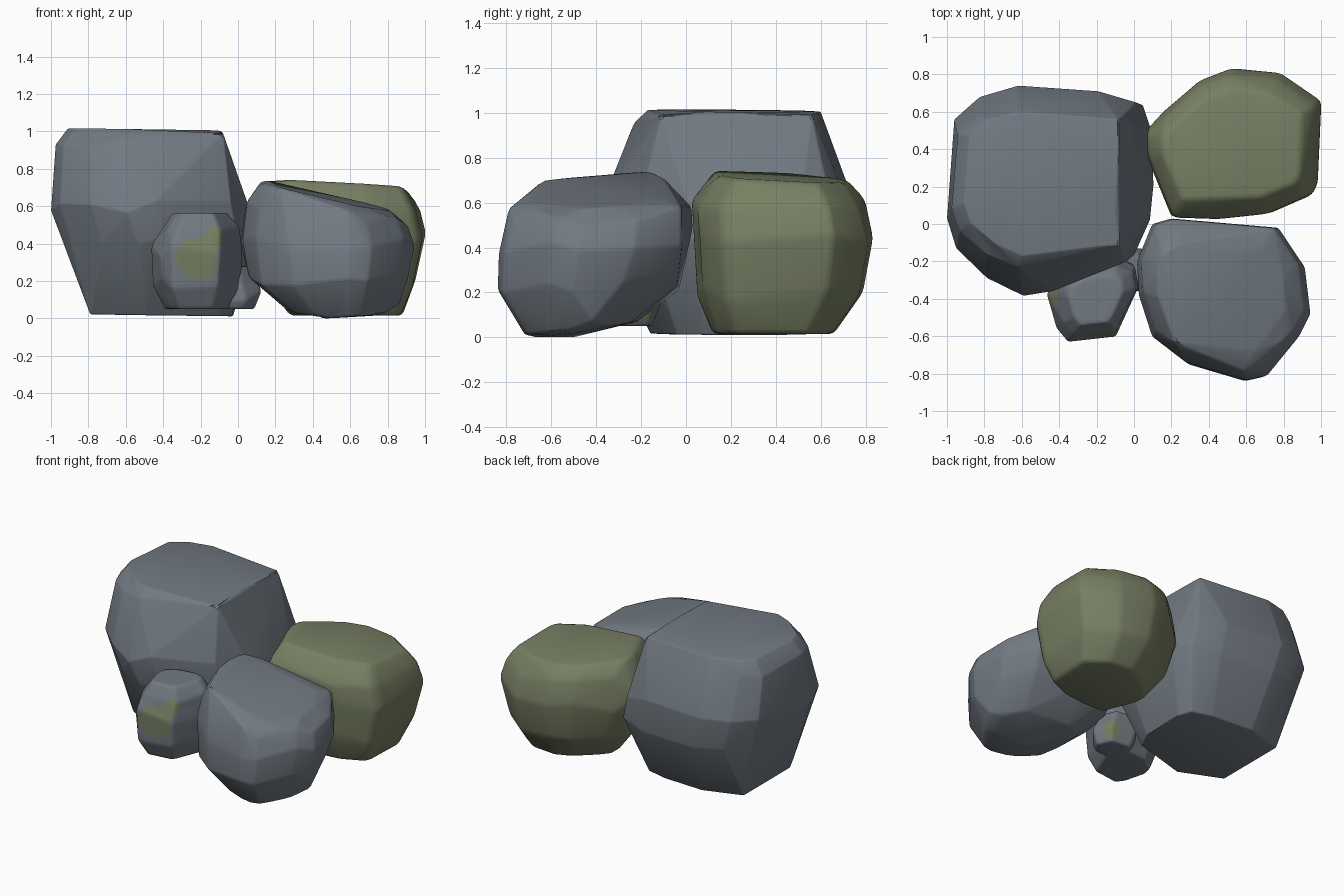
import bpy, bmesh, math, random
from mathutils import Vector

if "Cube" in bpy.data.objects:
    bpy.data.objects.remove(bpy.data.objects["Cube"])

random.seed(4)


def material(name, rgb):
    m = bpy.data.materials.new(name)
    m.diffuse_color = (*rgb, 1)
    m.use_nodes = True
    m.node_tree.nodes["Principled BSDF"].inputs["Base Color"].default_value = m.diffuse_color
    return m


STONE = material("slate grey", (0.168, 0.195, 0.225))
MOSS = material("moss green", (0.185, 0.214, 0.125))


def rock(name, mat, outline, levels, bevel=0.03, patches=(), extra=()):
    """Convex boulder: the plan outline fitted to each level's box
    (z, x0, x1, y0, y1, slope in x, slope in y), plus extra corner points."""
    xs, ys = [p[0] for p in outline], [p[1] for p in outline]
    ax, bx, ay, by = min(xs), max(xs), min(ys), max(ys)
    bm = bmesh.new()
    for p in extra:
        bm.verts.new(p)
    for i, (z, x0, x1, y0, y1, sx, sy) in enumerate(levels):
        inner = 0 < i < len(levels) - 1
        for px, py in outline:
            u, v = (px - ax) / (bx - ax), (py - ay) / (by - ay)
            x, y = x0 + u * (x1 - x0), y0 + v * (y1 - y0)
            h = z + sx * (x - (x0 + x1) / 2) + sy * (y - (y0 + y1) / 2)
            if inner:
                h += random.uniform(-0.04, 0.04)
            # skip points crowding a hand-placed corner
            if all((Vector((x, y, h)) - Vector(p)).length > 0.06 for p in extra):
                bm.verts.new((x, y, h))
    hull = bmesh.ops.convex_hull(bm, input=bm.verts)
    junk = {g for k in ("geom_interior", "geom_unused") for g in hull[k]
            if isinstance(g, bmesh.types.BMVert)}
    bmesh.ops.delete(bm, geom=list(junk), context='VERTS')
    # merge near-flat facets, then soften the ridges
    bmesh.ops.dissolve_limit(bm, angle_limit=math.radians(9),
                             verts=bm.verts, edges=bm.edges)
    bmesh.ops.bevel(bm, geom=list(bm.edges), offset=bevel, segments=2,
                    profile=0.5, affect='EDGES', clamp_overlap=True)
    bmesh.ops.triangulate(bm, faces=bm.faces)
    if patches:
        for _ in range(3):
            long = [e for e in bm.edges if e.calc_length() > 0.03]
            bmesh.ops.subdivide_edges(bm, edges=long, cuts=1)
            bmesh.ops.triangulate(bm, faces=bm.faces)
    bmesh.ops.recalc_face_normals(bm, faces=bm.faces)
    for f in bm.faces:
        c = f.calc_center_median()
        f.smooth = True
        f.material_index = int(any((c - Vector(p)).length < r for p, r in patches))
    me = bpy.data.meshes.new(name)
    bm.to_mesh(me)
    bm.free()
    me.materials.append(mat)
    if patches:
        me.materials.append(MOSS)
    me.set_sharp_from_angle(angle=math.radians(35))
    ob = bpy.data.objects.new(name, me)
    bpy.context.collection.objects.link(ob)
    return ob


# tall boulder, narrow at the foot
rock("large_boulder", STONE,
     [(-1, .03), (-.96, .56), (-.82, .68), (-.61, .74), (-.17, .71), (.04, .65),
      (.09, .5), (.1, .2), (.08, 0), (-.01, -.2), (-.42, -.36),
      (-.58, -.385), (-.78, -.29), (-.95, -.13)],
     [(.016, -.79, -.02, -.16, .56, -.012, 0),
      (.42, -.93, .105, -.34, .72, 0, 0),
      (.60, -1.0, .07, -.385, .74, 0, 0),
      (.93, -.975, -.045, -.23, .62, 0, 0),
      (1.008, -.91, -.09, -.17, .60, -.015, -.01)],
     bevel=.015, extra=[(-.08, -.11, .99), (-.08, .56, .99),
                        (-.79, -.04, .022), (-.79, .48, .022)])

# green boulder at the back right
rock("mossy_boulder", MOSS,
     [(.06, .5), (.06, .38), (.2, .04), (.45, .03), (.72, .06), (.95, .16),
      (.98, .22), (1, .66), (.78, .81), (.52, .835), (.35, .77), (.15, .6)],
     [(.015, .28, .88, .12, .66, 0, 0),
      (.20, .14, .95, .05, .79, 0, 0),
      (.44, .06, 1.005, .025, .835, 0, 0),
      (.60, .08, .97, .025, .80, 0, 0),
      (.715, .15, .90, .12, .72, -.05, -.05)], bevel=.025)

# grey boulder at the front right, top falling to the right
rock("front_boulder", STONE,
     [(.02, -.2), (.1, 0), (.2, .03), (.45, .02), (.77, -.02), (.91, -.23),
      (.94, -.48), (.88, -.6), (.71, -.81), (.6, -.835), (.28, -.74), (.1, -.6),
      (.03, -.38)],
     [(.04, .26, .80, -.72, -.22, 0, .11),
      (.22, .05, .91, -.84, -.03, 0, .08),
      (.42, .015, .945, -.835, .03, 0, .07),
      (.57, .04, .91, -.79, .025, -.08, .06),
      (.65, .12, .82, -.70, -.10, -.21, .05)],
     bevel=.02, extra=[(.22, -.64, .70), (.15, -.16, .74), (.8, -.62, .55),
                       (.45, -.5, 0), (.5, -.68, 0), (.86, -.42, .07),
                       (.74, -.52, .015)])

# small stone at the front with moss patches
rock("small_stone", STONE,
     [(-.46, -.4), (-.43, -.31), (-.3, -.24), (-.1, -.22), (0, -.26), (.02, -.36),
      (-.1, -.6), (-.35, -.625), (-.41, -.56)],
     [(.05, -.39, -.05, -.56, -.20, 0, 0),
      (.18, -.455, .01, -.62, -.16, 0, 0),
      (.36, -.465, .025, -.63, -.18, 0, 0),
      (.46, -.42, .01, -.59, -.22, 0, 0),
      (.565, -.35, -.06, -.54, -.27, 0, 0)],
     bevel=.012,
     patches=[((-.22, -.62, .32), .115), ((-.12, -.58, .44), .06),
              ((-.43, -.40, .43), .05)])

# half-hidden stone wedged behind it, mossy on its far side
rock("wedged_stone", STONE,
     [(-.1, -.2), (-.05, -.3), (.07, -.3), (.13, -.22), (.09, -.12), (-.04, -.1)],
     [(.05, -.16, .09, -.34, -.15, 0, 0),
      (.12, -.20, .13, -.36, -.11, 0, 0),
      (.28, -.18, .06, -.34, -.13, 0, 0)],
     bevel=.012, patches=[((.07, -.13, .13), .075)])
